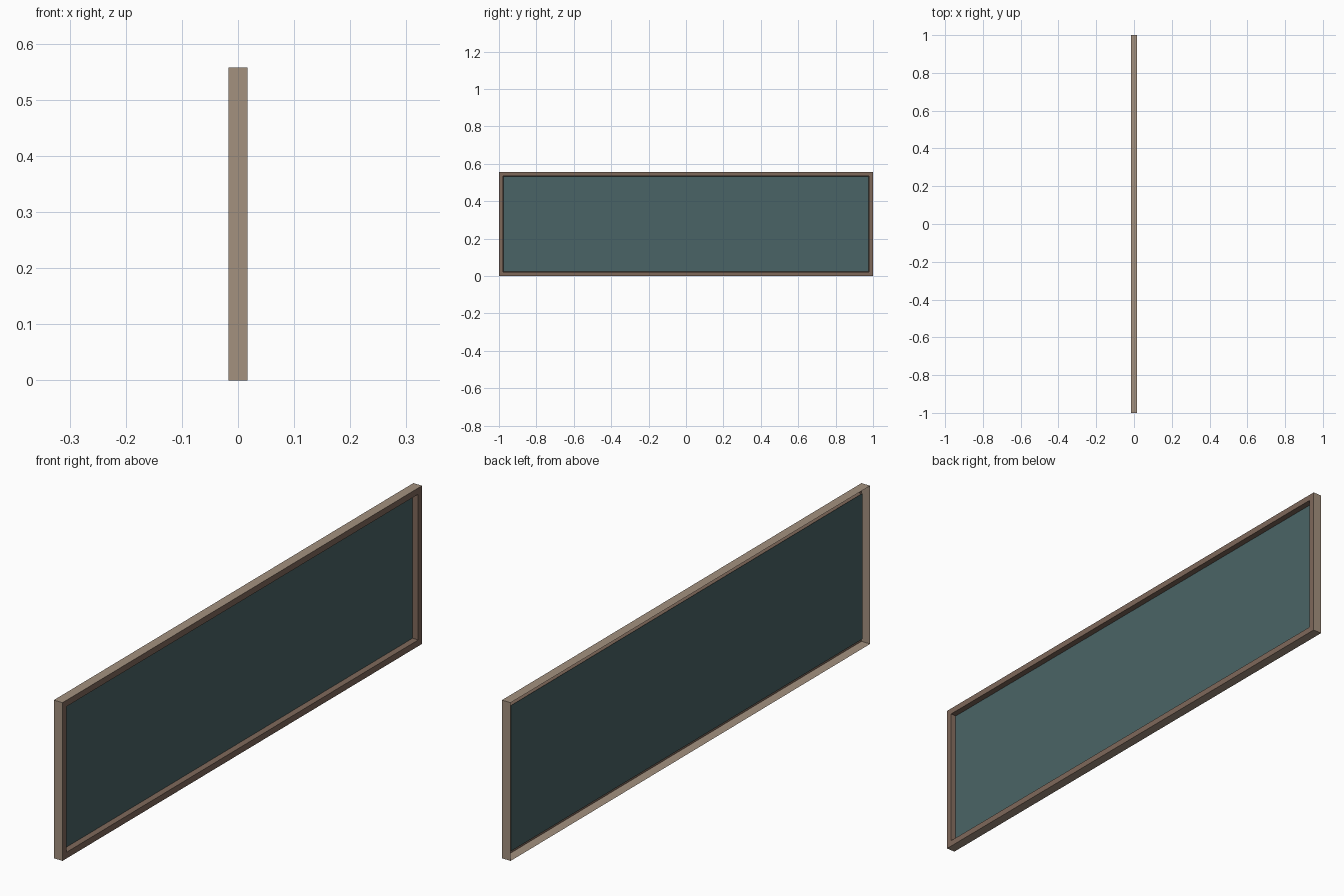
import bpy, bmesh

if "Cube" in bpy.data.objects:
    bpy.data.objects.remove(bpy.data.objects["Cube"])

L, H = 1.0, 0.557          # half length, height
BACK, FRONT = -0.0172, 0.0168
LIP = 0.024                # visible frame width
PANEL_X = -0.003


def material(name, rgb):
    m = bpy.data.materials.new(name)
    lin = [(c / 255 / 12.92) if c < 11 else ((c / 255 + 0.055) / 1.055) ** 2.4 for c in rgb]
    m.diffuse_color = (*lin, 1)
    m.use_nodes = True
    m.node_tree.nodes["Principled BSDF"].inputs["Base Color"].default_value = m.diffuse_color
    return m


side_wood = material("light wood", (164, 145, 127))
face_wood = material("dark wood", (126, 104, 90))
board = material("slate green", (74, 100, 102))


def rect_loft(name, rings, mat, fill=False):
    """Skin between rectangles given as (inset, x), seen from +x."""
    bm = bmesh.new()
    loops = []
    for inset, x in rings:
        y, lo, hi = L - inset, inset, H - inset
        loops.append([bm.verts.new((x, *p)) for p in
                      ((-y, lo), (y, lo), (y, hi), (-y, hi))])
    for a, b in zip(loops, loops[1:]):
        for i in range(4):
            j = (i + 1) % 4
            bm.faces.new((a[i], a[j], b[j], b[i]))
    if fill:
        bm.faces.new(loops[-1])
    me = bpy.data.meshes.new(name)
    bm.to_mesh(me)
    bm.free()
    me.materials.append(mat)
    ob = bpy.data.objects.new(name, me)
    bpy.context.collection.objects.link(ob)
    return ob


# Outer rim, open at the back
rect_loft("frame_outer_rim", [(0, BACK), (0, FRONT)], side_wood)
# Front border and the inner step down to the board
rect_loft("frame_front_border", [(0, FRONT), (LIP - 0.002, FRONT), (LIP, PANEL_X)], face_wood)
# Writing surface
rect_loft("board_panel", [(LIP - 0.002, PANEL_X)], board, fill=True)
